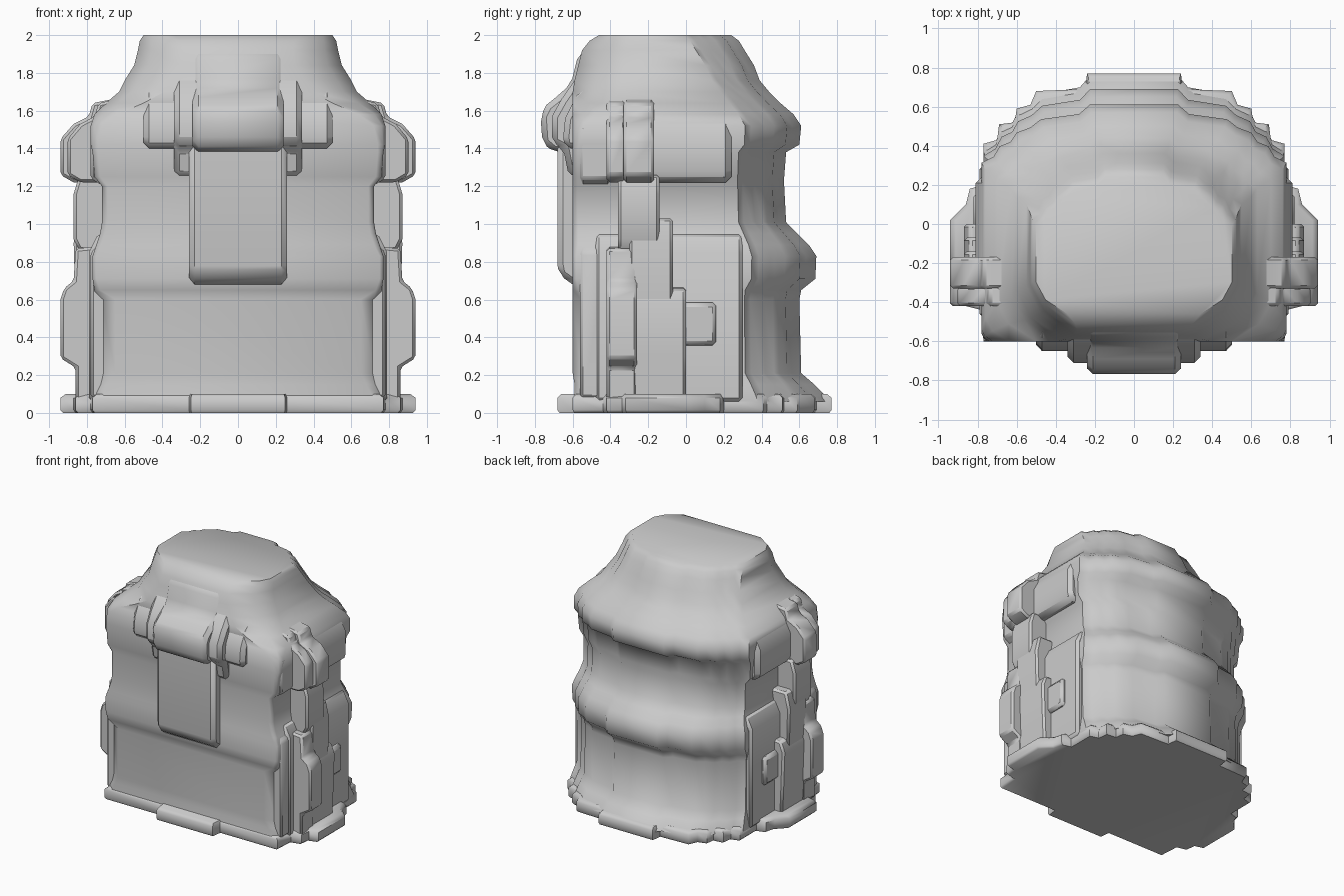
import bpy, bmesh

cube = bpy.data.objects.get("Cube")
if cube:
    bpy.data.objects.remove(cube, do_unlink=True)

grey = bpy.data.materials.new("plain grey")
grey.use_nodes = True
COLOUR = (0.6, 0.6, 0.6, 1)
grey.diffuse_color = COLOUR
grey.node_tree.nodes["Principled BSDF"].inputs["Base Color"].default_value = COLOUR


def finish(name, bm, bevel=0.0, mirror=False):
    bmesh.ops.recalc_face_normals(bm, faces=bm.faces)
    mesh = bpy.data.meshes.new(name)
    bm.to_mesh(mesh)
    bm.free()
    mesh.materials.append(grey)
    obj = bpy.data.objects.new(name, mesh)
    bpy.context.collection.objects.link(obj)
    bpy.ops.object.select_all(action='DESELECT')
    obj.select_set(True)
    bpy.context.view_layer.objects.active = obj
    bpy.ops.object.shade_smooth_by_angle(angle=0.9)
    if mirror:
        obj.modifiers.new("Mirror", 'MIRROR')
    if bevel:
        mod = obj.modifiers.new("Bevel", 'BEVEL')
        mod.width = bevel
    return obj


def loft(name, rings):
    """Join closed rings of equal length and cap both ends."""
    bm = bmesh.new()
    loops = [[bm.verts.new(p) for p in ring] for ring in rings]
    n = len(loops[0])
    for low, high in zip(loops, loops[1:]):
        for i in range(n):
            j = (i + 1) % n
            bm.faces.new((low[i], low[j], high[j], high[i]))
    bm.faces.new(loops[0][::-1])
    bm.faces.new(loops[-1])
    return finish(name, bm)


def prism(name, profile, a, b, axis, bevel=0.015, mirror=False):
    """Extrude a (horizontal, z) profile along x or y."""
    def at(u, z, t):
        return (u, t, z) if axis == 'y' else (t, u, z)
    bm = bmesh.new()
    ends = [[bm.verts.new(at(u, z, t)) for u, z in profile] for t in (a, b)]
    n = len(profile)
    for i in range(n):
        j = (i + 1) % n
        bm.faces.new((ends[0][i], ends[0][j], ends[1][j], ends[1][i]))
    bm.faces.new(ends[0][::-1])
    bm.faces.new(ends[1])
    return finish(name, bm, bevel, mirror)


def mirrored(half, z):
    return [(x, y, z) for x, y in half] + [(-x, y, z) for x, y in reversed(half)]


# Softly stepped plan of the rounded back, as fractions of width and depth
BACK = [(.29, 1), (.36, .91), (.61, .86), (.68, .78), (.77, .73),
        (.81, .64), (.88, .6), (.92, .5), (1, .44)]


def section(z, width, back, front, corner, mid=.08):
    half = [(width * u, mid + (back - mid) * v) for u, v in BACK]
    half += [(width, front + corner),
             (width - corner * .3, front + corner * .45),
             (width - corner, front)]
    return mirrored(half, z)


# Torso and dome: height, half width, back, front, front corner, side centre
LEVELS = [(.06, .77, .76, -.59, .06), (.09, .77, .74, -.59, .06),
          (.15, .76, .68, -.59, .08), (.21, .75, .61, -.6, .1),
          (.6, .75, .6, -.6, .1), (.65, .76, .61, -.6, .03),
          (.71, .77, .685, -.6, .02), (.83, .77, .69, -.6, .02),
          (.89, .75, .65, -.6, .03), (.95, .73, .59, -.6, .03),
          (1.01, .72, .53, -.6, .03), (1.2, .72, .52, -.6, .03),
          (1.25, .76, .52, -.6, .03), (1.38, .77, .53, -.6, .03),
          (1.42, .78, .6, -.6, .04), (1.52, .78, .61, -.6, .06),
          (1.58, .76, .57, -.6, .12, .05), (1.64, .7, .5, -.6, .2, .02),
          (1.7, .63, .44, -.6, .24, -.02), (1.76, .6, .39, -.59, .25, -.06),
          (1.84, .55, .36, -.57, .25, -.1), (1.92, .53, .31, -.55, .24, -.15),
          (1.97, .52, .28, -.51, .22, -.18), (2, .5, .24, -.46, .16, -.2)]
loft("torso", [section(*level) for level in LEVELS])

# Foot plate with stepped outline
foot = [(.24, .77), (.25, .69), (.5, .68), (.53, .61), (.6, .59), (.61, .52),
        (.69, .51), (.7, .43), (.77, .41), (.77, .2), (.84, .18), (.86, .1),
        (.94, .02), (.94, -.32), (.87, -.34), (.86, -.42), (.78, -.44),
        (.77, -.6), (.26, -.6), (.25, -.68)]
loft("foot_plate", [mirrored([(x * s, y * s) for x, y in foot], z)
                    for z, s in ((0, .985), (.015, 1), (.08, 1), (.1, .97))])

# Front: chest panel and brow blending up into the dome
prism("chest_panel", [(-.55, .67), (-.6, .68), (-.67, .73), (-.68, .78),
                      (-.68, 1.45), (-.55, 1.45)], -.26, .26, 'x', .03)
prism("brow_center", [(-.5, 1.38), (-.7, 1.38), (-.76, 1.43), (-.77, 1.57),
                      (-.74, 1.63), (-.69, 1.67), (-.61, 1.74), (-.57, 1.9),
                      (-.45, 1.97)], -.24, .24, 'x', .03)
prism("brow_middle", [(-.5, 1.24), (-.62, 1.25), (-.65, 1.4), (-.71, 1.43),
                      (-.71, 1.57), (-.66, 1.66), (-.59, 1.76), (-.45, 1.88)],
      -.34, .34, 'x', .03)
prism("brow_wide", [(-.45, 1.4), (-.64, 1.4), (-.65, 1.46), (-.64, 1.56),
                    (-.58, 1.68), (-.4, 1.8)], -.5, .5, 'x', .03)

# Shoulders on each side; (x, z) profiles run along depth
shoulder = [(.5, 1.22), (.87, 1.22), (.94, 1.26), (.94, 1.45), (.87, 1.53),
            (.79, 1.57), (.77, 1.64), (.62, 1.67), (.5, 1.75)]
prism("outer_shoulder", shoulder, -.33, -.17, 'y', .015, True)
prism("shoulder_front_step", [(x * .96, z) for x, z in shoulder[:-1]],
      -.42, -.32, 'y', .015, True)
prism("rear_shoulder", [(.5, 1.22), (.79, 1.22), (.81, 1.28), (.81, 1.47),
                        (.75, 1.58), (.68, 1.65), (.5, 1.7)],
      -.2, .24, 'y', .03, True)

# Side column, stepping backwards as it goes down
prism("upper_column", [(.55, .85), (.84, .86), (.87, .92), (.87, 1.16),
                       (.84, 1.26), (.55, 1.26)], -.36, -.14, 'y', .015, True)
prism("middle_column", [(.55, .55), (.86, .55), (.87, .9), (.84, 1.03), (.55, 1.03)],
      -.3, -.07, 'y', .015, True)
prism("lower_column", [(.55, .06), (.85, .06), (.86, .3), (.87, .58),
                       (.84, .66), (.55, .68)], -.3, 0, 'y', .015, True)
prism("front_column", [(.55, .06), (.86, .06), (.86, .24), (.94, .29), (.94, .6),
                       (.92, .66), (.87, .7), (.86, .87), (.55, .9)],
      -.42, -.26, 'y', .015, True)
prism("rear_flank", [(.5, .06), (.79, .06), (.79, .85), (.74, .95), (.5, .97)],
      -.48, .3, 'y', .02, True)
prism("rear_block", [(.6, .34), (.82, .36), (.82, .58), (.6, .62)],
      -.05, .16, 'y', .02, True)
prism("front_side_rim", [(.6, .08), (.78, .08), (.78, .85), (.71, .92),
                         (.71, 1.2), (.78, 1.24), (.78, 1.52), (.6, 1.56)],
      -.56, -.4, 'y', .015, True)
